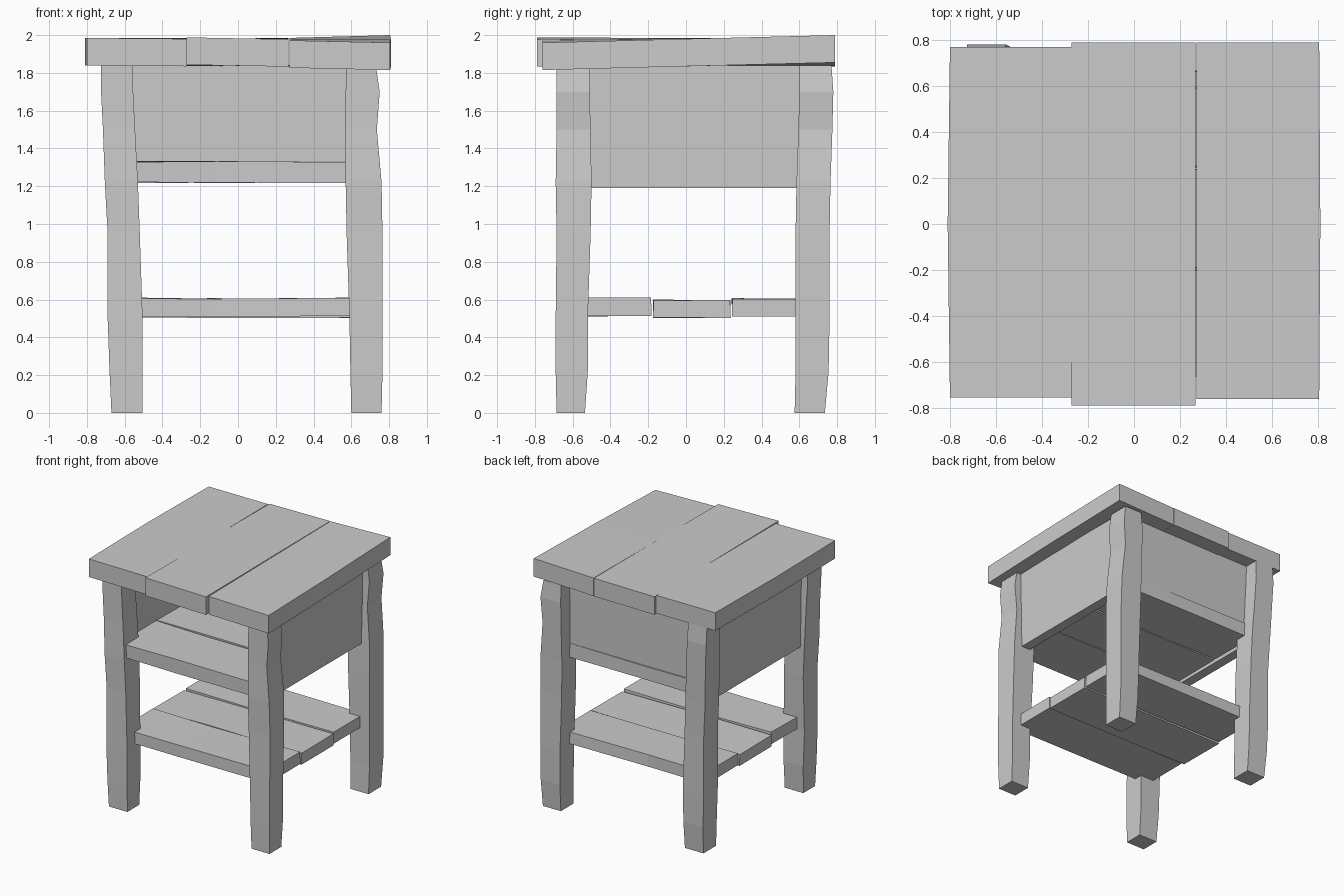
import bpy, bmesh, random

random.seed(4)
cube = bpy.data.objects.get("Cube")
if cube:
    bpy.data.objects.remove(cube, do_unlink=True)

wood = bpy.data.materials.new("grey_wood")
wood.use_nodes = True
GREY = (0.6, 0.6, 0.6, 1)
wood.diffuse_color = GREY
wood.node_tree.nodes["Principled BSDF"].inputs["Base Color"].default_value = GREY


def loft(name, rings):
    """Closed flat-faced solid through a list of four-point rings."""
    bm = bmesh.new()
    loops = [[bm.verts.new(p) for p in ring] for ring in rings]
    for a, b in zip(loops, loops[1:]):
        for i in range(4):
            j = (i + 1) % 4
            bm.faces.new((a[i], a[j], b[j], b[i]))
    bm.faces.new(loops[0][::-1])
    bm.faces.new(loops[-1])
    bmesh.ops.recalc_face_normals(bm, faces=bm.faces)
    mesh = bpy.data.meshes.new(name)
    bm.to_mesh(mesh)
    bm.free()
    mesh.materials.append(wood)
    obj = bpy.data.objects.new(name, mesh)
    bpy.context.collection.objects.link(obj)
    return obj


def board(name, x, y, z, wobble=0.0):
    """Board along x, with a slightly uneven hand-cut middle."""
    def w():
        return random.uniform(-wobble, wobble)
    rings = []
    for t in (0, 0.4, 1):
        px = x[0] + (x[1] - x[0]) * t + w()
        rings.append([(px, y[0] + w(), z[0] + w()), (px, y[1] + w(), z[0] + w()),
                      (px, y[1] + w(), z[1] + w()), (px, y[0] + w(), z[1] + w())])
    return loft(name, rings)


# Legs: hand-hewn posts, each with (inner, outer) widths at matching heights
HEIGHTS = (0, 0.22, 0.5, 0.95, 1.22, 1.5, 1.7, 1.84)
RIGHT_X = ((-.67, -.505), (-.68, -.505), (-.69, -.505), (-.69, -.52),
           (-.705, -.53), (-.715, -.545), (-.725, -.555), (-.725, -.56))
LEFT_X = ((.60, .76), (.595, .765), (.59, .765), (.575, .765),
          (.57, .76), (.57, .735), (.57, .75), (.575, .73))
FRONT_Y = ((-.685, -.535), (-.69, -.52), (-.69, -.52), (-.685, -.505),
           (-.69, -.5), (-.685, -.505), (-.685, -.51), (-.685, -.51))
BACK_Y = ((.575, .735), (.58, .755), (.58, .76), (.58, .76),
          (.585, .765), (.595, .775), (.6, .78), (.6, .77))
for side, xs in (("right", RIGHT_X), ("left", LEFT_X)):
    for end, ys in (("front", FRONT_Y), ("back", BACK_Y)):
        loft(f"{end}_{side}_leg",
             [[(x[0], y[0], z), (x[1], y[0], z), (x[1], y[1], z), (x[0], y[1], z)]
              for z, x, y in zip(HEIGHTS, xs, ys)])

# Table top: three planks running front to back, each gently tilted
# (x range, y range, top heights front and back at both edges)
PLANKS = {
    "right": ((-.8, -.272), (-.755, .77), (1.985, 1.98), (1.985, 1.985)),
    "middle": ((-.272, .268), (-.79, .79), (1.988, 1.978), (1.98, 1.985)),
    "left": ((.272, .805), (-.76, .788), (1.972, 1.96), (1.985, 2.0)),
}
for side, (x, y, front, back) in PLANKS.items():
    mid = [(f + b) / 2 for f, b in zip(front, back)]
    bulge = {"right": (-.01, 0), "middle": (0, 0), "left": (0, .005)}[side]
    rings = []
    for py, top, k in ((y[0], front, 0), (0, mid, 1), (y[1], back, 0)):
        x0, x1 = x[0] + bulge[0] * k, x[1] + bulge[1] * k
        rings.append([(x0, py, top[0] - .145), (x1, py, top[1] - .145),
                      (x1, py, top[1]), (x0, py, top[0])])
    loft(f"{side}_top_plank", rings)

# Open compartment: side panels, back panel and a three-plank floor
board("left_side_panel", (.61, .69), (-.55, .65), (1.19, 1.84))
board("right_side_panel", (-.67, -.59), (-.55, .65), (1.19, 1.84))
board("back_panel", (-.62, .64), (.59, .66), (1.31, 1.84), .004)
SPLITS = {"front": (-.66, -.20), "middle": (-.19, .24), "back": (.25, .665)}
for part, y in SPLITS.items():
    board(f"{part}_compartment_plank", (-.6, .62), y, (1.22, 1.33), .004)

# Lower shelf: three planks running side to side
SHELF = {"front": ((-.63, .68), (-.59, -.185), (.51, .608)),
         "middle": ((-.64, .69), (-.175, .235), (.505, .598)),
         "back": ((-.63, .68), (.245, .64), (.51, .604))}
for part, (x, y, z) in SHELF.items():
    board(f"{part}_shelf_plank", x, y, z, .004)
